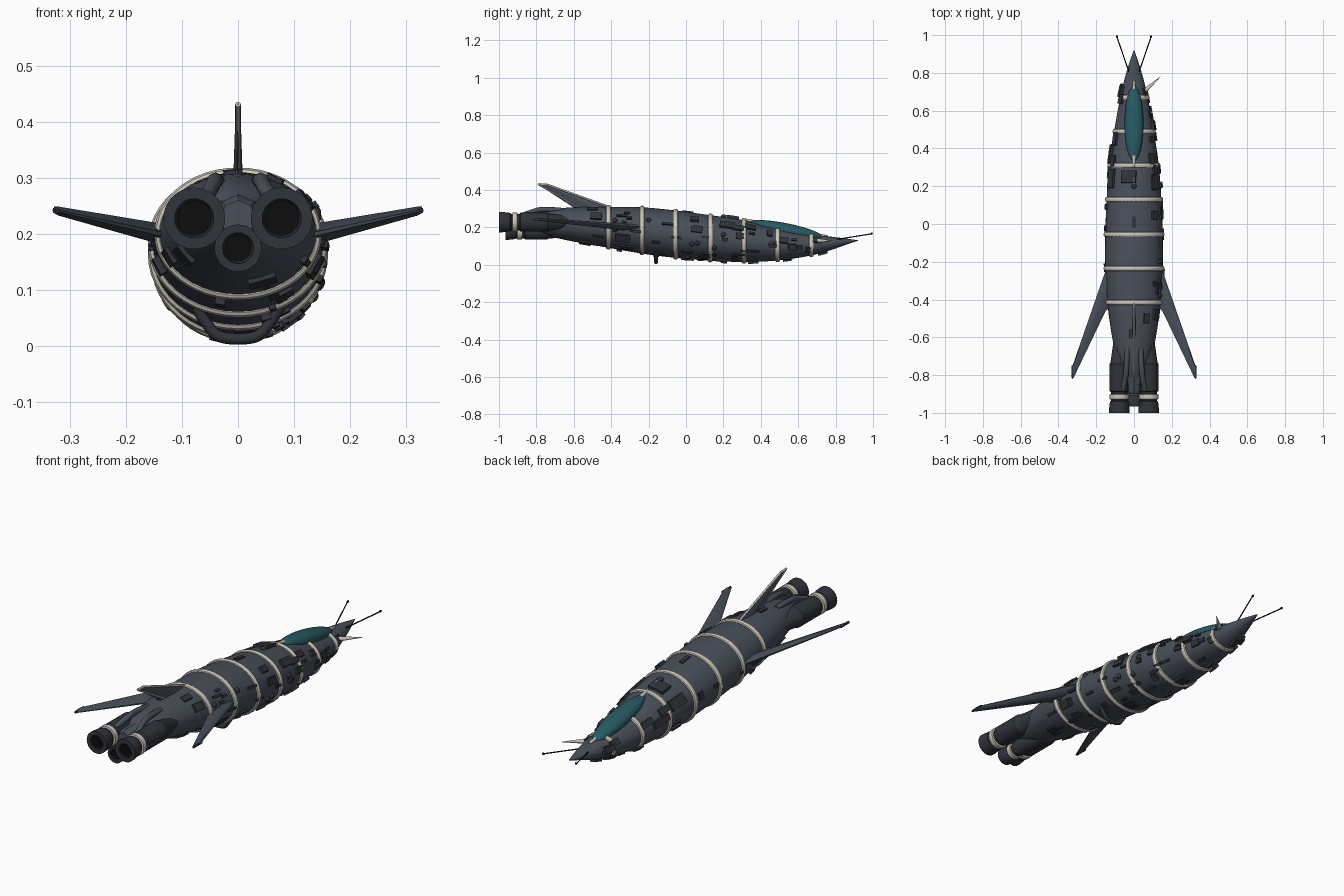
import bpy, bmesh, math, random
from mathutils import Vector, Matrix

if "Cube" in bpy.data.objects:
    bpy.data.objects.remove(bpy.data.objects["Cube"])

random.seed(7)


def mat(name, c):
    m = bpy.data.materials.new(name)
    m.diffuse_color = (*c, 1)
    m.use_nodes = True
    m.node_tree.nodes["Principled BSDF"].inputs["Base Color"].default_value = m.diffuse_color
    return m


HULL = mat("hull_slate", (0.065, 0.077, 0.1))
DARK = mat("dark_metal", (0.03, 0.033, 0.042))
CREAM = mat("cream_trim", (0.60, 0.56, 0.49))
GLASS = mat("teal_glass", (0.02, 0.10, 0.125))
BLACK = mat("black", (0.004, 0.004, 0.004))


def finish(name, bm, m, smooth=True):
    bmesh.ops.recalc_face_normals(bm, faces=bm.faces[:])
    me = bpy.data.meshes.new(name)
    bm.to_mesh(me)
    bm.free()
    ob = bpy.data.objects.new(name, me)
    bpy.context.collection.objects.link(ob)
    me.materials.append(m)
    if smooth:
        bpy.context.view_layer.objects.active = ob
        ob.select_set(True)
        bpy.ops.object.shade_smooth_by_angle(angle=math.radians(35))
        ob.select_set(False)
    return ob


def loft(name, loops, m, closed=False, caps=True, smooth=True):
    bm = bmesh.new()
    rows = [[bm.verts.new(p) for p in lp] for lp in loops]
    n = len(rows[0])
    for i in range(len(rows) if closed else len(rows) - 1):
        a, b = rows[i], rows[(i + 1) % len(rows)]
        for j in range(n):
            bm.faces.new((a[j], a[(j + 1) % n], b[(j + 1) % n], b[j]))
    if caps and not closed:
        bm.faces.new(rows[0])
        bm.faces.new(rows[-1])
    return finish(name, bm, m, smooth)


def ellipse(y, zc, rx, rz, n=40):
    return [(rx * math.cos(2 * math.pi * k / n), y, zc + rz * math.sin(2 * math.pi * k / n)) for k in range(n)]


def turned(name, x, z, prof, m, n=32):
    # lathe along y from (y, radius) pairs
    return loft(name, [[(px + x, y, pz) for px, y, pz in ellipse(y, z, r, r, n)] for y, r in prof], m)


def tube(name, pts, r, m, spline="POLY"):
    cu = bpy.data.curves.new(name, "CURVE")
    cu.dimensions, cu.bevel_depth, cu.bevel_resolution, cu.use_fill_caps = "3D", r, 2, True
    s = cu.splines.new(spline)
    s.points.add(len(pts) - 1)
    for p, q in zip(s.points, pts):
        p.co = (*q, 1)
    if spline == "NURBS":
        s.use_endpoint_u, s.order_u = True, 3
    ob = bpy.data.objects.new(name, cu)
    bpy.context.collection.objects.link(ob)
    cu.materials.append(m)


def spike(name, a, b, r, m, r2=0.0008):
    a, b = Vector(a), Vector(b)
    bm = bmesh.new()
    rot = (b - a).to_track_quat("Z", "Y").to_matrix().to_4x4()
    bmesh.ops.create_cone(bm, cap_ends=True, segments=12, radius1=r, radius2=r2, depth=(b - a).length,
                          matrix=Matrix.Translation((a + b) / 2) @ rot)
    finish(name, bm, m)


def ball(name, loc, scale, m, tilt=0):
    bm = bmesh.new()
    bmesh.ops.create_uvsphere(bm, u_segments=28, v_segments=16, radius=1,
                              matrix=Matrix.Translation(loc) @ Matrix.Rotation(tilt, 4, "X") @ Matrix.Diagonal((*scale, 1)))
    finish(name, bm, m)


# hull stations: y, top z, bottom z, half width
ST = [(-0.82, .265, .185, .040), (-0.75, .292, .158, .078), (-0.62, .306, .128, .112), (-0.42, .310, .092, .140),
      (-0.235, .307, .060, .152), (-0.055, .290, .037, .152), (0.13, .265, .022, .145), (0.31, .238, .015, .131),
      (0.49, .195, .023, .105), (0.66, .163, .048, .075), (0.76, .152, .074, .052), (0.85, .141, .105, .026),
      (0.92, .131, .129, .001)]


def section(y):
    # smooth interpolation between stations
    i = max(0, min(len(ST) - 2, sum(s[0] <= y for s in ST) - 1))
    p = [ST[max(0, min(len(ST) - 1, k))] for k in (i - 1, i, i + 1, i + 2)]
    t = (y - p[1][0]) / (p[2][0] - p[1][0])
    h = p[2][0] - p[1][0]
    v = []
    for c in (1, 2, 3):
        m1 = (p[2][c] - p[0][c]) / (p[2][0] - p[0][0]) * h
        m2 = (p[3][c] - p[1][c]) / (p[3][0] - p[1][0]) * h
        v.append((2*t**3 - 3*t**2 + 1) * p[1][c] + (t**3 - 2*t**2 + t) * m1 + (3*t**2 - 2*t**3) * p[2][c] + (t**3 - t**2) * m2)
    return (v[0] + v[1]) / 2, abs(v[2]) + 1e-4, abs(v[0] - v[1]) / 2 + 1e-4


loft("hull", [ellipse(y, *section(y)) for y in [-0.82 + 1.74 * i / 60 for i in range(61)]], HULL)

# cream hull bands
for i, y in enumerate((-0.415, -0.235, -0.055, 0.13, 0.31, 0.49, 0.67)):
    zc, rx, rz = section(y)
    loft(f"hull_band_{i}", [ellipse(y + 0.013 * math.cos(a), zc, rx + 0.009 * math.sin(a), rz + 0.009 * math.sin(a), 48)
         for a in [k * math.pi / 5 for k in range(10)]], CREAM, closed=True)

# canopy with trim at both ends
ball("canopy", (0, 0.53, 0.186), (0.05, 0.205, 0.037), GLASS, math.radians(-11))
spike("canopy_front_trim", (0, 0.69, 0.160), (0, 0.76, 0.152), 0.011, CREAM, 0.005)
spike("canopy_rear_trim", (0, 0.36, 0.229), (0, 0.30, 0.245), 0.011, CREAM, 0.005)

# engines: outer pair and smaller centre one
for name, x, z, r, y0, yb in (("left_engine", -.078, .228, .055, -1, -.915), ("right_engine", .078, .228, .055, -1, -.915),
                              ("centre_engine", 0, .175, .042, -.965, -.89)):
    k = 0.56
    turned(name, x, z, [(-0.6, r * .5), (-.735, r * .85), (-.74, r * .92), (yb + .03, r * .92), (yb + .025, r * .8), (yb - .02, r * .8),
                        (yb - .025, r * .9), (y0 + .012, r), (y0, r), (y0, r * k + .004), (y0 + .06, r * k)], DARK)
    turned(name + "_bore", x, z, [(y0 + .004, r * k), (y0 + .008, r * k)], BLACK)
    turned(name + "_band", x, z, [(yb - .014, r * .8), (yb - .012, r * .95), (yb + .012, r * .95), (yb + .014, r * .8)], CREAM)
turned("engine_core", 0, .228, [(-.90, .032), (-.88, .042), (-.75, .046), (-.65, .06)], HULL, 8)

for s, side in ((-1, "left"), (1, "right")):
    # feed pipes over the engines
    tube(side + "_feed_pipe", [(s * .035, -.66, .29), (s * .04, -.76, .30), (s * .045, -.82, .285), (s * .06, -.88, .262)], .014, HULL, "NURBS")
    # swept wing: root and tip aerofoils
    loft(side + "_wing", [[(s * x, yl + (yt - yl) * u, z + h * v) for u, v in ((0, 0), (.15, .7), (.45, 1), (1, .2), (1, -.2), (.45, -1), (.15, -.7))]
         for x, yl, yt, z, h in ((.11, -.15, -.43, .194, .021), (.15, -.245, -.46, .203, .018), (.32, -.735, -.815, .241, .008), (.328, -.755, -.82, .243, .006))], HULL)
    tube(side + "_wing_tip_cap", [(s * .325, -.75, .242), (s * .325, -.815, .242)], .006, DARK)
    # nose antenna
    tube(side + "_antenna", [(s * .025, .80, .135), (s * .09, .99, .165)], .003, BLACK)
    ball(side + "_antenna_tip", (s * .09, .993, .166), (.006, .006, .006), BLACK)

# tail fin with cream edges
loft("tail_fin", [[(w * u, y0 + (y1 - y0) * v, z) for u, v in ((0, 0), (1, .4), (0, 1), (-1, .4))]
     for z, y0, y1, w in ((.295, -.39, -.57, .008), (.312, -.43, -.61, .008), (.432, -.74, -.795, .004))], HULL, smooth=False)
tube("fin_leading_edge", [(0, -.40, .306), (0, -.745, .430), (0, -.79, .431)], .005, CREAM)
tube("fin_trailing_edge", [(0, -.57, .304), (0, -.79, .430)], .004, CREAM)

# side probe and belly handle
spike("side_probe", (.045, .695, .128), (.14, .78, .13), .014, CREAM)
tube("belly_handle", [(-.075, -.16, .07), (-.05, -.16, .03), (-.03, -.16, .013), (.03, -.16, .013), (.05, -.16, .03), (.075, -.16, .07)], .010, DARK, "NURBS")


# surface boxes on the hull: y, angle (degrees), width, length, height
def greeble(i, y, deg, w, l, h, m=DARK):
    zc, rx, rz = section(y)
    a = math.radians(deg)
    p = Vector((rx * math.cos(a), y, zc + rz * math.sin(a)))
    n = Vector((math.cos(a) / rx, 0, math.sin(a) / rz)).normalized()
    e, f = section(y + .02), section(y - .02)
    t = Vector(((e[1] - f[1]) * math.cos(a), .04, e[0] - f[0] + (e[2] - f[2]) * math.sin(a))).normalized()
    b = t.cross(n).normalized()
    n = b.cross(t)
    M = Matrix((b, t, n)).transposed().to_4x4()
    bm = bmesh.new()
    bmesh.ops.create_cube(bm, size=1, matrix=Matrix.Translation(p) @ M @ Matrix.Diagonal((w, l, h, 1)))
    finish(f"panel_box_{i}", bm, m, False)


spots = [(.25, 102, .08, .065, .02), (.01, 90, .02, .06, .012), (-.58, 97, .022, .05, .014), (.36, 270, .05, .055, .02),
         (.70, 165, .03, .06, .03), (.66, 150, .03, .05, .025), (.72, 190, .03, .04, .03), (.45, 150, .03, .07, .022),
         (.37, 165, .03, .1, .025), (.24, 150, .05, .1, .016), (.22, 40, .04, .08, .02), (.52, 15, .03, .05, .03),
         (.28, 35, .03, .06, .02), (.0, 275, .04, .05, .014), (.73, 255, .03, .05, .02), (-.48, 30, .04, .06, .02),
         (-.34, -25, .04, .08, .02), (-.54, -70, .05, .06, .014), (-.6, 215, .04, .06, .014), (-.5, 60, .03, .055, .014)]
for k in range(62):
    deg = random.uniform(-75, 50) if k % 4 else random.uniform(140, 260)
    y = random.uniform(-.5, .72)
    spots.append((y, deg, random.choice((.012, .018, .032)), random.choice((.03, .045, .06)), random.uniform(.012, .026)))
for i, s in enumerate(spots):
    greeble(i, *s)

# dorsal turret and small side domes
ball("dorsal_turret", (0, .20, .258), (.014, .014, .012), DARK)
tube("dorsal_barrel", [(0, .20, .262), (0, .245, .26)], .004, CREAM)
for i, (y, deg) in enumerate(((-.38, -5), (-.38, 20), (.03, -20), (.06, -17), (.15, -25), (.2, 12), (-.2, 28))):
    zc, rx, rz = section(y)
    a = math.radians(deg)
    ball(f"side_dome_{i}", (rx * math.cos(a), y, zc + rz * math.sin(a)), (.013, .013, .013), DARK)
